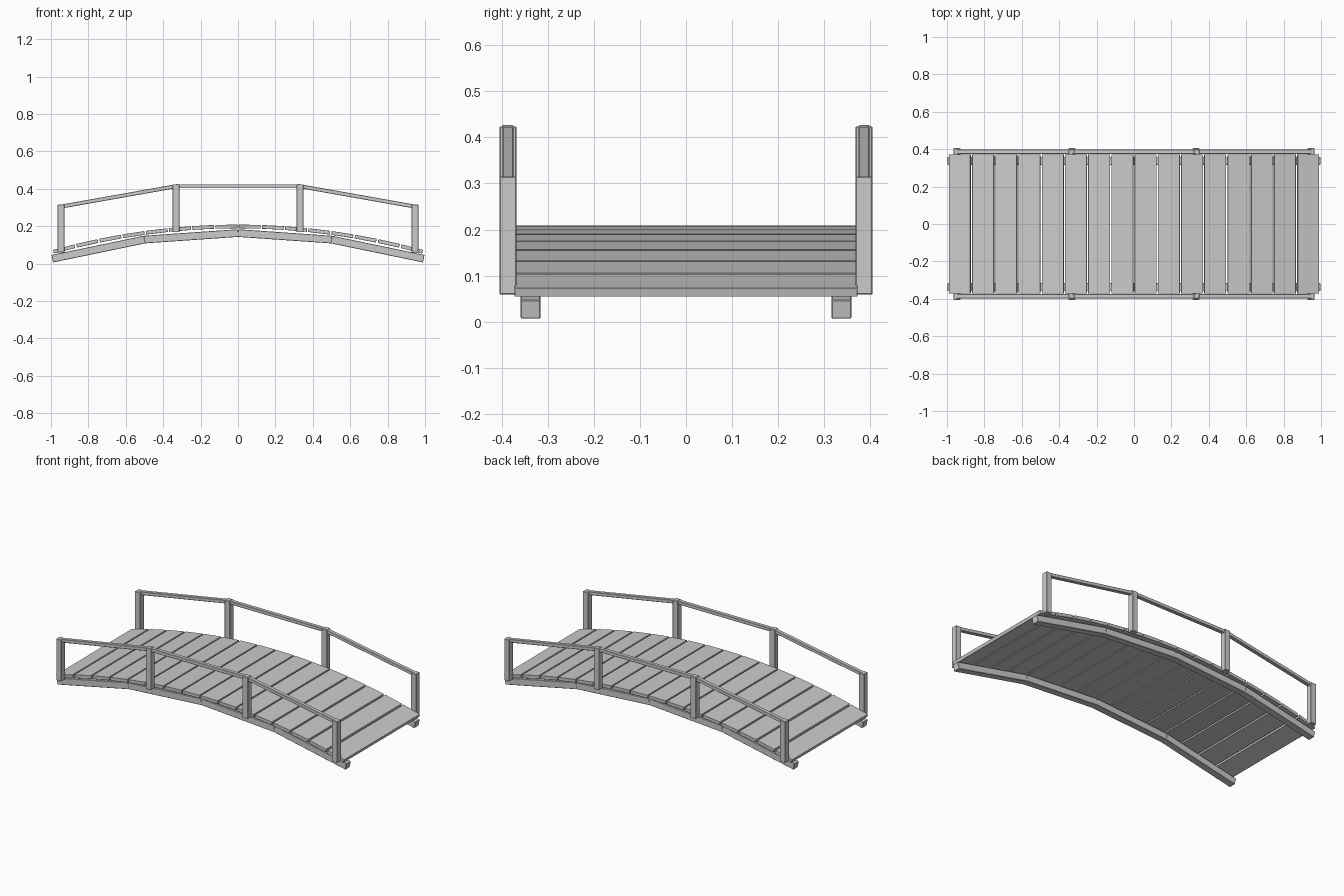
import bpy, math
from mathutils import Vector

if "Cube" in bpy.data.objects:
    bpy.data.objects.remove(bpy.data.objects["Cube"])


def box(name, loc, size, tilt=0.0, bevel=0.002):
    """Box with a thin chamfer, tilted about y (positive = rising towards +x)."""
    bpy.ops.mesh.primitive_cube_add(size=1, location=loc, rotation=(0, -tilt, 0))
    ob = bpy.context.object
    ob.name = name
    ob.scale = size
    bpy.ops.object.transform_apply(location=False, rotation=False, scale=True)
    mod = ob.modifiers.new("chamfer", 'BEVEL')
    mod.width = bevel
    mod.segments = 1
    return ob


def bar(name, a, b, y, width, height, extra=0.0):
    """Straight bar between two (x, z) points."""
    a, b = Vector(a), Vector(b)
    d, mid = b - a, (a + b) / 2
    box(name, (mid.x, y, mid.y), (d.length + extra, width, height),
        math.atan2(d.y, d.x))


RISE = 0.139


def arch(x, base):
    return base + RISE * (1 - x * x)


# deck planks following the arch
for i in range(16):
    x = -0.93 + 0.124 * i
    box("deck_plank", (x, 0, arch(x, 0.0595)), (0.117, 0.744, 0.02),
        math.atan(-2 * RISE * x), 0.001)

nodes = [(x, arch(x, 0.0245)) for x in (-0.992, -0.5, 0, 0.5, 0.992)]
posts = [(-0.947, 0.315), (-0.332, 0.424), (0.332, 0.424), (0.947, 0.315)]

for side, s in (("front", -1), ("back", 1)):
    # support beam in four straight pieces
    for a, b in zip(nodes, nodes[1:]):
        bar(side + "_support_beam", a, b, s * 0.3375, 0.043, 0.041, 0.002)
    # railing posts
    for x, top in posts:
        box(side + "_post", (x, s * 0.3865, top - 0.128), (0.037, 0.037, 0.256))
    # hand rails
    for a, b in zip(posts, posts[1:]):
        bar(side + "_hand_rail", (a[0], a[1] - 0.010), (b[0], b[1] - 0.010),
            s * 0.3865, 0.024, 0.021, 0.03)
